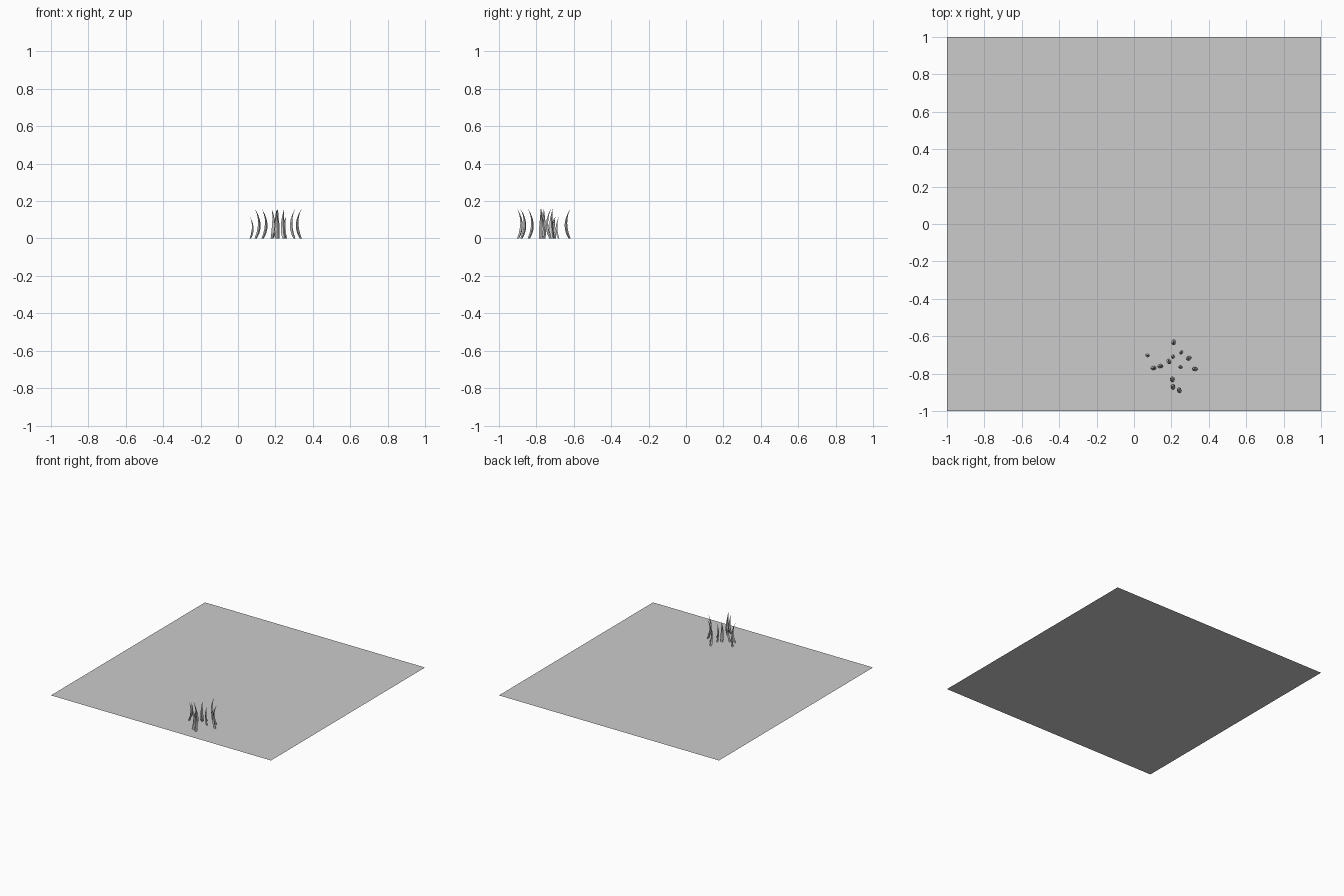
import bpy, bmesh, math
from mathutils import Vector

if "Cube" in bpy.data.objects:
    bpy.data.objects.remove(bpy.data.objects["Cube"])

# Square ground sheet
bpy.ops.mesh.primitive_plane_add(size=2, location=(0, 0, 0))
bpy.context.object.name = "ground_sheet"

CENTRE = Vector((0.2, -0.76))
# Width factor along the blade, from root to tip
TAPER = [0.75, 0.95, 1.0, 0.85, 0.6, 0.32, 0.03]


def grass_blade(index, x, y, size):
    """Tapered four-sided blade, bowed towards the middle of the tuft."""
    height = 0.157 * size
    bow = 0.021 * size
    inward = CENTRE - Vector((x, y))
    a = math.atan2(inward.y, inward.x)
    d = Vector((math.cos(a), math.sin(a), 0))
    s = Vector((-d.y, d.x, 0))
    root = Vector((x, y, 0)) - d * bow * 0.5
    bm = bmesh.new()
    rings = []
    for i, w in enumerate(TAPER):
        t = i / (len(TAPER) - 1)
        c = root + d * bow * (4 * t * (1 - t) - 0.15 * t)
        c.z = height * t
        half_w, half_d = 0.0115 * size * w, 0.008 * size * w
        rings.append([bm.verts.new(c + o) for o in
                      (d * half_d, s * half_w, -d * half_d, -s * half_w)])
    for lo, hi in zip(rings, rings[1:]):
        for k in range(4):
            n = (k + 1) % 4
            bm.faces.new((lo[k], lo[n], hi[n], hi[k]))
    bm.faces.new(rings[0][::-1])
    bm.faces.new(rings[-1])
    mesh = bpy.data.meshes.new(f"grass_blade_{index}")
    bm.to_mesh(mesh)
    bm.free()
    bpy.context.collection.objects.link(
        bpy.data.objects.new(f"grass_blade_{index}", mesh))


# Tuft: x, y and relative size of each blade
BLADES = [
    (0.073, -0.703, 0.74), (0.105, -0.770, 1), (0.142, -0.760, 1),
    (0.187, -0.735, 1), (0.208, -0.710, 0.74), (0.212, -0.633, 1),
    (0.252, -0.687, 0.74), (0.292, -0.718, 1), (0.248, -0.765, 0.74),
    (0.325, -0.775, 1), (0.205, -0.830, 1), (0.208, -0.870, 1),
    (0.242, -0.888, 1),
]
for i, (x, y, size) in enumerate(BLADES):
    grass_blade(i + 1, x, y, size)
